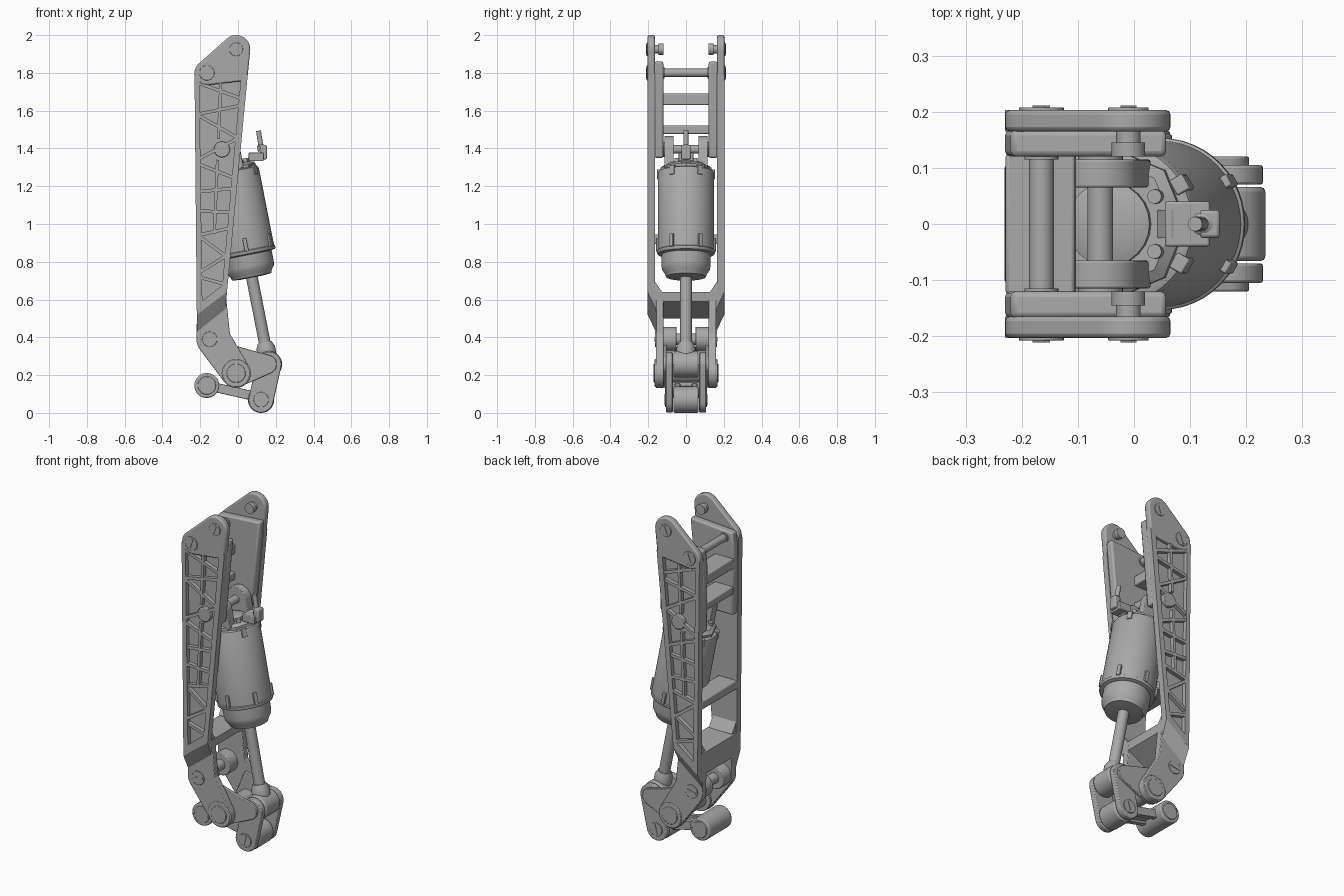
import bpy, bmesh, math
from mathutils import Matrix, Vector
from mathutils.geometry import convex_hull_2d

cube = bpy.data.objects.get("Cube")
if cube:
    bpy.data.objects.remove(cube, do_unlink=True)

grey = bpy.data.materials.new("machined_grey")
grey.use_nodes = True
COLOUR = (0.4, 0.4, 0.4, 1)
grey.diffuse_color = COLOUR
grey.node_tree.nodes["Principled BSDF"].inputs["Base Color"].default_value = COLOUR

PIN = Vector((0.164, 0, 0.257))            # lower end of the actuator axis
AXIS = Matrix.Translation(PIN) @ Matrix.Rotation(-0.194, 4, 'Y')
WORLD = Matrix.Identity(4)
SIDES = (("front", -1), ("back", 1))


def finish(name, bm, bevel=0.0, matrix=WORLD):
    bmesh.ops.recalc_face_normals(bm, faces=bm.faces)
    mesh = bpy.data.meshes.new(name)
    bm.to_mesh(mesh)
    bm.free()
    mesh.materials.append(grey)
    ob = bpy.data.objects.new(name, mesh)
    bpy.context.collection.objects.link(ob)
    ob.matrix_world = matrix
    if bevel:
        mod = ob.modifiers.new("soft_edges", 'BEVEL')
        mod.width, mod.segments = bevel, 2
        mod.limit_method, mod.angle_limit = 'ANGLE', math.radians(40)
    bpy.ops.object.select_all(action='DESELECT')
    ob.select_set(True)
    bpy.context.view_layer.objects.active = ob
    bpy.ops.object.shade_smooth_by_angle(angle=math.radians(35))
    return ob


def plate(name, circles, y0, y1, bevel=0.0, matrix=WORLD):
    """Hull around circles (x, z, radius), extruded from y0 to y1."""
    pts = []
    for x, z, *r in circles:
        if r:
            pts += [(x + r[0] * math.cos(i * math.tau / 36), z + r[0] * math.sin(i * math.tau / 36))
                    for i in range(36)]
        else:
            pts.append((x, z))
    ring = [pts[i] for i in convex_hull_2d([Vector(p) for p in pts])]
    bm = bmesh.new()
    ends = [[bm.verts.new((x, y, z)) for x, z in ring] for y in (y0, y1)]
    bm.faces.new(ends[0])
    bm.faces.new(ends[1])
    n = len(ring)
    for i in range(n):
        j = (i + 1) % n
        bm.faces.new((ends[0][i], ends[0][j], ends[1][j], ends[1][i]))
    return finish(name, bm, bevel, matrix)


def pair(name, circles, y0, y1, bevel=0.0, matrix=WORLD):
    for label, s in SIDES:
        plate(f"{label}_{name}", circles, s * y0, s * y1, bevel, matrix)


def bar(a, b, width):
    """Corner points of a straight rib from a to b."""
    a, b = Vector(a), Vector(b)
    d = (b - a).normalized() * width / 2
    n = Vector((-d.y, d.x))
    return [tuple(p) for p in (a + n, a - n, b + n, b - n)]


def lathe(name, profile, matrix=AXIS, sides=48):
    """Revolve (radius, height) points about the local z axis."""
    bm = bmesh.new()
    rings = [[bm.verts.new((r * math.cos(i * math.tau / sides), r * math.sin(i * math.tau / sides), h))
              for i in range(sides)] for r, h in profile]
    bm.faces.new(rings[0])
    bm.faces.new(rings[-1])
    for low, high in zip(rings, rings[1:]):
        for i in range(sides):
            j = (i + 1) % sides
            bm.faces.new((low[i], low[j], high[j], high[i]))
    return finish(name, bm, 0, matrix)


def box(name, centre, size, matrix=WORLD, bevel=0.0):
    bm = bmesh.new()
    bmesh.ops.create_cube(bm, size=1)
    bmesh.ops.transform(bm, matrix=Matrix.Translation(centre) @ Matrix.Diagonal((*size, 1)), verts=bm.verts)
    return finish(name, bm, bevel, matrix)


def wedge(name, points):
    bm = bmesh.new()
    bmesh.ops.convex_hull(bm, input=[bm.verts.new(p) for p in points])
    bmesh.ops.dissolve_limit(bm, angle_limit=0.02, verts=bm.verts, edges=bm.edges)
    return finish(name, bm)


def left(z):
    return -0.217 - 0.0095 * (z - 0.4)


def right(z):
    return -0.065 + 0.0956 * (z - 0.57)


# Side frames: web, solid ear, foot, rim and lattice ribs
pair("frame_web", [(left(0.52), 0.52), (left(1.8), 1.8), (right(1.8), 1.8), (right(0.64), 0.64)], 0.165, 0.178)
pair("frame_ear", [(-0.01, 1.925, 0.075), (-0.165, 1.80, 0.065), (left(1.76), 1.76), (right(1.76), 1.76)],
     0.165, 0.203, 0.008)
pair("frame_foot", [(left(0.52), 0.52), (left(0.57), 0.57), (right(0.70), 0.70), (right(0.64), 0.64)], 0.165, 0.203)
pair("rear_rim", [(left(0.52), 0.52), (left(1.79), 1.79), (left(1.79) + 0.025, 1.79), (left(0.52) + 0.03, 0.54)],
     0.165, 0.203)
pair("front_rim", [(right(0.64), 0.64), (right(1.79), 1.79), (right(1.79) - 0.035, 1.79), (right(0.64) - 0.03, 0.62)],
     0.165, 0.203)
ribs = [(1.75, 1.66), (1.58, 1.63), (1.58, 1.45), (1.34, 1.46), (1.32, 1.24), (1.17, 1.19),
        (1.07, 1.06), (0.94, 0.98), (0.94, 0.82), (0.74, 0.84), (0.72, 0.68)]
for k, (za, zb) in enumerate(ribs):
    pair(f"lattice_rib_{k}", bar((left(za) + 0.01, za), (right(zb) - 0.01, zb), 0.018), 0.175, 0.201)
for k, (za, zb) in enumerate(((1.77, 1.45), (1.34, 0.95))):
    pair(f"centre_rib_{k}", bar((0.5 * (left(za) + right(za)), za), (0.5 * (left(zb) + right(zb)), zb), 0.016),
         0.175, 0.201)

# Thick upper inside cheeks
pair("inner_cheek", [(left(1.86) + 0.012, 1.84), (right(1.86), 1.86), (right(1.35), 1.35), (left(1.35), 1.35),
                     (left(1.75), 1.75)], 0.12, 0.168, 0.01)

# Sloped step from the wide frame to the narrow lower arms
for label, s in SIDES:
    wedge(f"{label}_frame_step",
          [(x, s * y, z) for x, z, ys in ((left(0.52), 0.52, (0.12, 0.203)), (right(0.64), 0.64, (0.12, 0.203)),
                                          (left(0.44), 0.43, (0.12, 0.16)), (right(0.56), 0.55, (0.12, 0.16)))
           for y in ys])
pair("upper_arm", [(-0.217, 0.54), (-0.13, 0.39, 0.09), (-0.064, 0.62)], 0.12, 0.16, 0.004)
pair("lower_arm", [(-0.13, 0.39, 0.09), (-0.01, 0.21, 0.078)], 0.12, 0.16, 0.004)

# Cross members between the side frames
for name, z, h, y in (("upper_crossbar", 1.66, 0.06, 0.125), ("middle_crossbar", 1.50, 0.045, 0.125),
                      ("lower_crossbar", 0.92, 0.05, 0.168)):
    box(name, (left(z) + 0.062, 0, z), (0.124, 2 * y, h), bevel=0.006)
plate("bottom_crossbar", [(left(0.64), 0.63), (right(0.64), 0.64), (right(0.59), 0.59), (left(0.5), 0.5)],
      -0.168, 0.168)
for label, s in SIDES:                       # curved corners of the bottom opening
    wedge(f"{label}_opening_corner", [(x, s * y, z) for x in (-0.215, -0.062)
                                      for y, z in ((0.168, 0.63), (0.168, 0.70), (0.155, 0.66), (0.125, 0.638))])


# Pins, bosses and slotted heads
def slotted_head(name, x, z, r, y, turn=1.2):
    pair(f"{name}_head", [(x, z, r)], y - 0.01, y + 0.005, 0.002)
    dx, dz = r * 0.75 * math.cos(turn), r * 0.75 * math.sin(turn)
    pair(f"{name}_slot", bar((x - dx, z - dz), (x + dx, z + dz), 0.01), y, y + 0.008)


plate("top_cross_rod", [(-0.165, 1.80, 0.022)], -0.17, 0.17)
pair("rod_collar", [(-0.165, 1.80, 0.03)], 0.115, 0.125)
slotted_head("cross_rod", -0.165, 1.80, 0.04, 0.203)
slotted_head("ear_bolt", -0.01, 1.925, 0.036, 0.203)
pair("ear_bolt_shank", [(-0.01, 1.925, 0.022)], 0.125, 0.17)
pair("ear_bolt_nut", [(-0.01, 1.925, 0.03)], 0.12, 0.145)
plate("actuator_top_pin", [(-0.06, 1.395, 0.023)], -0.17, 0.17)
pair("top_pin_boss", [(-0.085, 1.395, 0.042)], 0.17, 0.201, 0.004)
pair("top_pin_spacer", [(-0.06, 1.395, 0.04)], 0.11, 0.165)
slotted_head("arm_pin", -0.15, 0.39, 0.04, 0.16, 0.2)
plate("arm_pin_rod", [(-0.15, 0.39, 0.03)], -0.15, 0.15)
pair("arm_pin_boss", [(-0.15, 0.39, 0.065)], 0.05, 0.125, 0.004)
pair("main_pivot_boss", [(-0.01, 0.21, 0.074)], 0.15, 0.166, 0.004)
pair("main_pivot_cap", [(-0.01, 0.21, 0.05)], 0.16, 0.171, 0.003)
plate("main_pivot_shaft", [(-0.01, 0.21, 0.05)], -0.15, 0.15)

# Actuator body, rod and end eyes along the tilted axis
lathe("actuator_rod", [(0.031, 0.04), (0.031, 0.5)])
lathe("rod_socket", [(0.05, 0.05), (0.05, 0.09), (0.036, 0.12)])
lathe("actuator_gland", [(0.06, 0.468), (0.105, 0.472), (0.112, 0.49), (0.126, 0.51), (0.13, 0.53), (0.13, 0.60)])
lathe("actuator_barrel", [(0.13, 0.59), (0.15, 0.595), (0.153, 0.60), (0.153, 0.612), (0.148, 0.616),
                          (0.148, 1.03), (0.143, 1.04), (0.13, 1.045)])
lathe("actuator_head", [(0.135, 1.035), (0.135, 1.06), (0.115, 1.075)], sides=8)
lathe("head_boss", [(0.075, 1.06), (0.075, 1.09), (0.05, 1.10)], sides=24)
for k in range(6):
    turn = AXIS @ Matrix.Rotation((k + 0.5) * math.tau / 6, 4, 'Z')
    box(f"lower_fin_{k}", (0.148, 0, 0.645), (0.022, 0.022, 0.07), turn, 0.003)
    box(f"upper_fin_{k}", (0.140, 0, 1.025), (0.026, 0.03, 0.05), turn, 0.003)
    lathe(f"head_bolt_{k}", [(0.013, 1.06), (0.013, 1.095)], turn @ Matrix.Translation((0.098, 0, 0)), 12)
pair("actuator_lug", [(0, 1.16, 0.07), (-0.07, 1.05), (0.07, 1.05)], 0.065, 0.115, 0.004, AXIS)
plate("rod_eye", [(PIN.x, PIN.z, 0.07)], -0.066, 0.066, 0.008)

# Valve fitting on the actuator head
plate("valve_stem", bar((0.05, 1.30), (0.085, 1.37), 0.04), -0.025, 0.025)
box("valve_block", (0.095, 0, 1.355), (0.08, 0.08, 0.045), bevel=0.004)
box("valve_nut", (0.135, 0, 1.38), (0.036, 0.05, 0.075), bevel=0.006)
lathe("valve_tube", [(0.02, 0), (0.02, 0.03), (0.013, 0.035), (0.013, 0.11)],
      Matrix.Translation((0.125, 0, 1.385)) @ Matrix.Rotation(-0.15, 4, 'Y'), 20)

# Crank, outer links and toggle linkage at the foot
pair("crank", [(-0.01, 0.21, 0.075), (-0.03, 0.36), (0.08, 0.325), (0.155, 0.257, 0.05)], 0.102, 0.12, 0.003)
pair("outer_link", [(PIN.x, PIN.z, 0.066), (0.122, 0.068, 0.066)], 0.07, 0.105, 0.005)
slotted_head("upper_link_pin", PIN.x, PIN.z, 0.04, 0.106, 1.0)
slotted_head("lower_link_pin", 0.122, 0.07, 0.04, 0.106, 1.3)
plate("toggle_eye", [(0.122, 0.07, 0.07)], -0.066, 0.066, 0.008)
pair("toggle_rail", bar((0.10, 0.085), (-0.15, 0.142), 0.05), 0.03, 0.06, 0.003)
plate("toggle_web", bar((0.10, 0.085), (-0.15, 0.142), 0.022), -0.035, 0.035)
plate("foot_roller", [(-0.165, 0.145, 0.066)], -0.105, 0.105, 0.006)
pair("foot_roller_cap", [(-0.165, 0.145, 0.048)], 0.1, 0.111, 0.003)
